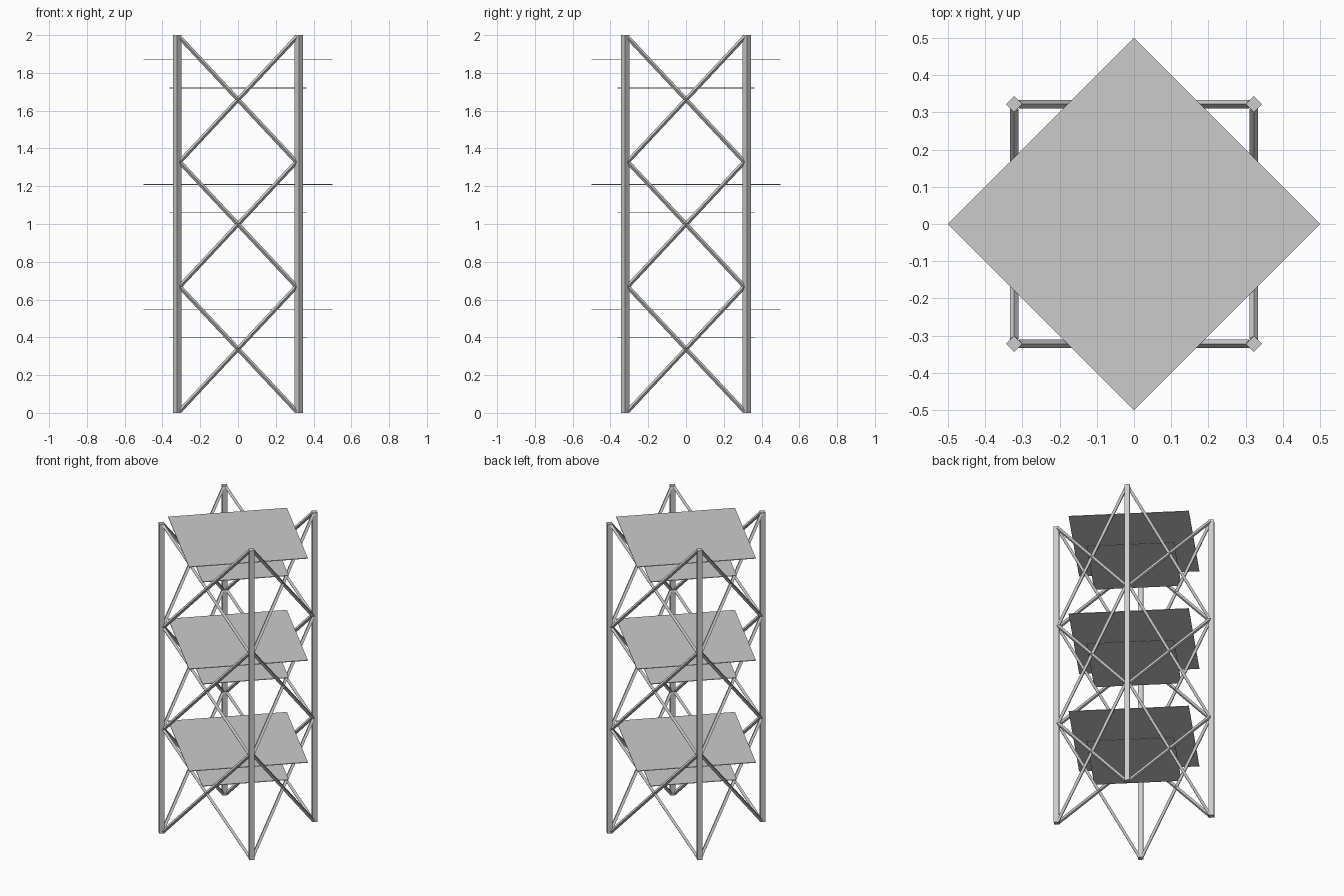
import bpy
from math import pi
from mathutils import Vector, Matrix

if "Cube" in bpy.data.objects:
    bpy.data.objects.remove(bpy.data.objects["Cube"])


def bar(name, a, b, r):
    # four-sided bar between two points, corners facing the x/y axes
    a, b = Vector(a), Vector(b)
    d = (b - a).normalized()
    side = Vector((0, 1, 0)) if abs(d.y) < 1e-4 else Vector((1, 0, 0))
    other = d.cross(side)
    rot = Matrix((side, other, d)).transposed()
    bpy.ops.mesh.primitive_cylinder_add(vertices=4, radius=r, depth=(b - a).length)
    o = bpy.context.object
    o.name = name
    o.matrix_world = Matrix.Translation((a + b) / 2) @ rot.to_4x4()


def shelf(name, r, z):
    # thin square plate turned 45 degrees
    bpy.ops.mesh.primitive_cylinder_add(vertices=4, radius=r, depth=0.004,
                                        location=(0, 0, z))
    bpy.context.object.name = name


C = 0.322      # corner post position
E = 0.309      # brace end position
STEP = 0.66    # height of one bay

# corner posts
for x in (-C, C):
    for y in (-C, C):
        bar("corner_post", (x, y, 0), (x, y, 2), 0.022)

for i in range(3):
    # crossed braces on all four sides
    z0, z1 = 0.009 + i * STEP, 0.009 + (i + 1) * STEP
    for s in (-1, 1):
        for k in (-1, 1):
            bar("brace_x", (-k * E, s * C, z0), (k * E, s * C, z1), 0.0115)
            bar("brace_y", (s * C, -k * E, z0), (s * C, k * E, z1), 0.0115)
    # pair of shelves per bay
    shelf("lower_shelf", 0.363, 0.40 + i * STEP)
    shelf("upper_shelf", 0.50, 0.549 + i * STEP)
